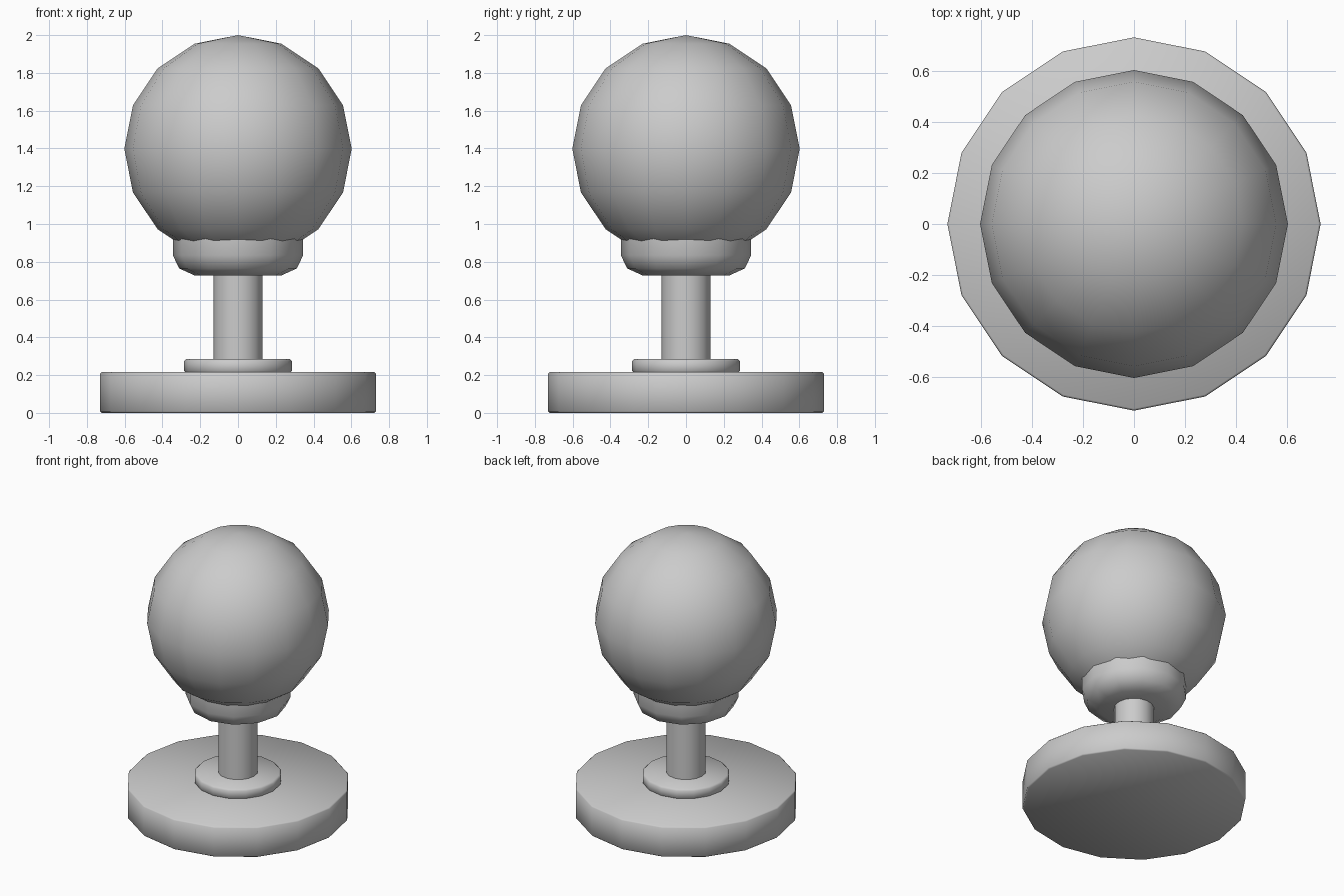
import bpy
import math

cube = bpy.data.objects.get("Cube")
if cube:
    bpy.data.objects.remove(cube, do_unlink=True)

# One plain grey for the whole model
grey = bpy.data.materials.new("plain grey")
grey.use_nodes = True
colour = (0.6, 0.6, 0.6, 1)
grey.diffuse_color = colour
grey.node_tree.nodes["Principled BSDF"].inputs["Base Color"].default_value = colour


def finish(name, angle):
    obj = bpy.context.object
    obj.name = name
    obj.data.materials.append(grey)
    bpy.ops.object.shade_smooth_by_angle(angle=math.radians(angle))
    return obj


def lathe(name, profile, sides):
    """Turn an (r, z) profile, bottom to top, into a closed solid."""
    verts = [(r * math.cos(math.tau * i / sides), r * math.sin(math.tau * i / sides), z)
             for r, z in profile for i in range(sides)]
    rows = len(profile)
    faces = [(k * sides + i, k * sides + (i + 1) % sides,
              (k + 1) * sides + (i + 1) % sides, (k + 1) * sides + i)
             for k in range(rows - 1) for i in range(sides)]
    faces.append(tuple(reversed(range(sides))))
    faces.append(tuple(range((rows - 1) * sides, rows * sides)))
    mesh = bpy.data.meshes.new(name)
    mesh.from_pydata(verts, [], faces)
    obj = bpy.data.objects.new(name, mesh)
    bpy.context.collection.objects.link(obj)
    bpy.ops.object.select_all(action="DESELECT")
    obj.select_set(True)
    bpy.context.view_layer.objects.active = obj
    return finish(name, 50)


def disc(name, radius, bottom, top, bevel, sides):
    return lathe(name, [(radius - bevel, bottom), (radius, bottom + bevel),
                        (radius, top - bevel), (radius - bevel, top)], sides)


# Round foot, flange and post
disc("base", 0.73, 0, 0.217, 0.008, 16)
disc("flange", 0.285, 0.21, 0.285, 0.012, 16)
lathe("post", [(0.13, 0.27), (0.13, 0.75)], 16)

# Rounded cup holding the ball
lathe("collar", [(0.228, 0.727), (0.312, 0.765), (0.345, 0.835), (0.345, 0.95)], 12)

# Ball
bpy.ops.mesh.primitive_uv_sphere_add(segments=16, ring_count=8, radius=0.602,
                                     location=(0, 0, 1.398))
finish("ball", 60)
